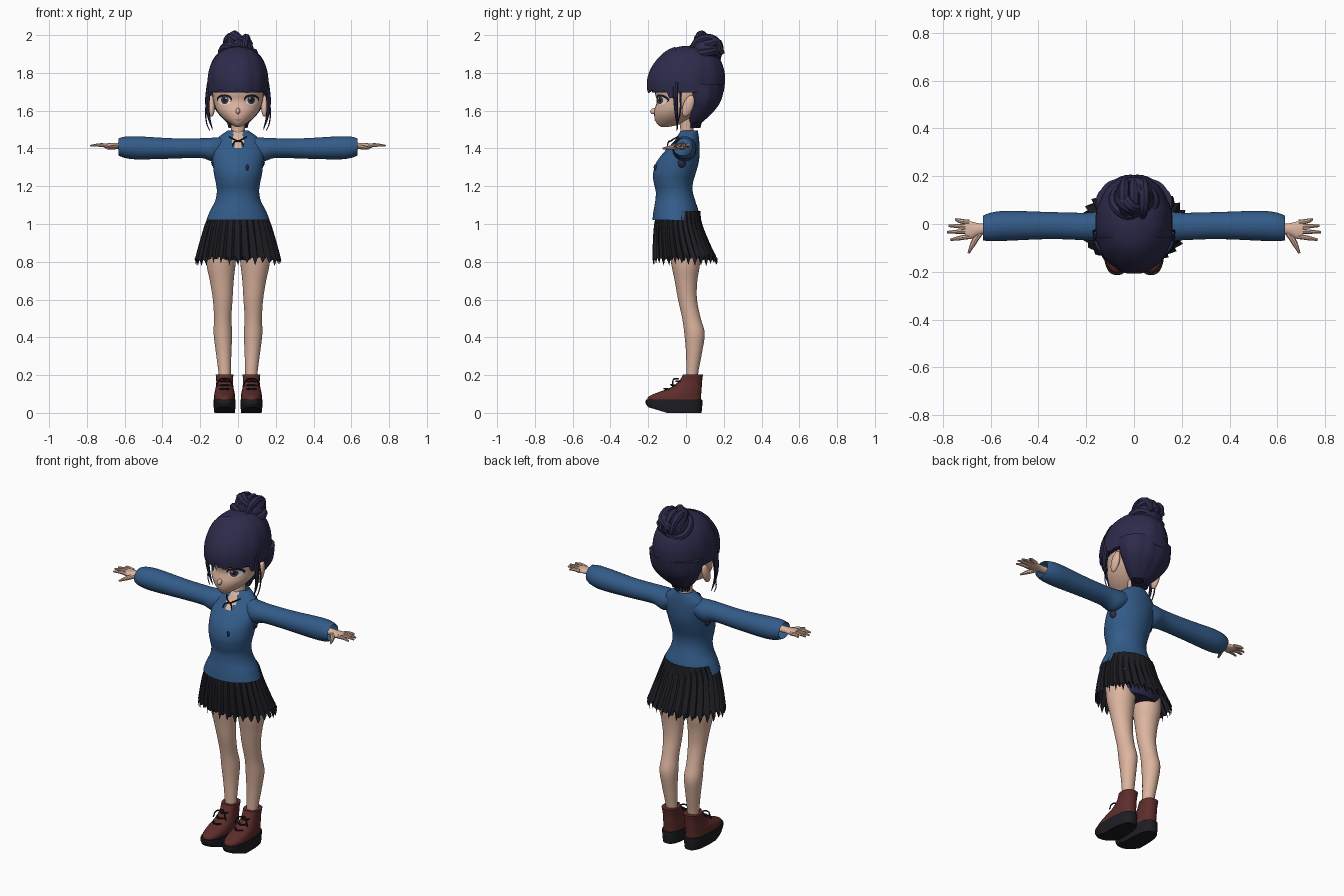
import bpy, bmesh, math, random
from mathutils import Vector, Matrix
from mathutils.bvhtree import BVHTree

random.seed(4)
if "Cube" in bpy.data.objects:
    bpy.data.objects.remove(bpy.data.objects["Cube"])


def material(name, *rgb):
    m = bpy.data.materials.new(name)
    m.use_nodes = True
    m.diffuse_color = (*rgb, 1)
    m.node_tree.nodes["Principled BSDF"].inputs["Base Color"].default_value = (*rgb, 1)
    return m


skin = material("skin", .72, .46, .35)
navy = material("navy hair", .026, .024, .07)
blue = material("blue wool", .033, .105, .25)
black = material("black cloth", .012, .012, .017)
brown = material("red brown leather", .11, .026, .024)
white = material("eye white", .8, .78, .76)
iris = material("iris", .07, .045, .06)
lip = material("lip", .4, .14, .11)


def finish(name, bm, mats, mirror=False, angle=40):
    """Turn a bmesh into a smooth shaded object, mirrored across x if asked."""
    mesh = bpy.data.meshes.new(name)
    bmesh.ops.recalc_face_normals(bm, faces=bm.faces)
    bm.to_mesh(mesh)
    bm.free()
    for m in mats:
        mesh.materials.append(m)
    mesh.shade_smooth()
    mesh.set_sharp_from_angle(angle=math.radians(angle))
    ob = bpy.data.objects.new(name, mesh)
    bpy.context.collection.objects.link(ob)
    if mirror:
        ob.modifiers.new("mirror", 'MIRROR').use_mirror_merge = False
    return ob


def spline(rows, steps):
    """Smooth rows of numbers through every given row."""
    for k in range(len(rows) - 1):
        a, b, c, d = (rows[max(0, min(len(rows) - 1, k + j))] for j in (-1, 0, 1, 2))
        for s in range(steps):
            t = s / steps
            yield [(2*q + (r - p)*t + (2*p - 5*q + 4*r - s4)*t*t + (3*q - p - 3*r + s4)*t**3) / 2
                   for p, q, r, s4 in zip(a, b, c, d)]
    yield list(rows[-1])


def loft(name, rows, mats, across=False, n=32, steps=4, caps=True, power=1, cx=0,
         warp=None, paint=None, cut=None, mirror=False, angle=40):
    """Rows are (station, y front, y back, half width[, centre]); across runs along x."""
    bm, rings = bmesh.new(), []
    path = list(spline(rows, steps))
    for k, row in enumerate(path):
        t, lo, hi, half = row[:4]
        mid, ring = (row[4] if len(row) > 4 else cx), []
        for i in range(n):
            a = math.tau * i / n
            c, s = (math.copysign(abs(v) ** power, v) for v in (math.cos(a), math.sin(a)))
            u, y = mid + half * c, (lo + hi) / 2 + (hi - lo) / 2 * s
            p = Vector((t, y, u) if across else (u, y, t))
            if warp:
                warp(p, i, k / (len(path) - 1))
            ring.append(bm.verts.new(p))
        rings.append(ring)
    for lower, upper in zip(rings, rings[1:]):
        for i in range(n):
            j = (i + 1) % n
            bm.faces.new((lower[i], lower[j], upper[j], upper[i]))
    if caps:
        bm.faces.new(rings[0])
        bm.faces.new(rings[-1])
    if cut is not None:
        bmesh.ops.bisect_plane(bm, geom=bm.verts[:] + bm.edges[:] + bm.faces[:],
                               plane_co=(0, cut, 0), plane_no=(0, 1, 0), clear_outer=True)
    if paint:
        for f in bm.faces:
            f.material_index = paint(f.calc_center_median())
    return finish(name, bm, mats, mirror, angle)


def blob(name, centre, size, mat, tilt=0, mirror=False):
    bm = bmesh.new()
    place = Matrix.Translation(centre) @ Matrix.Rotation(tilt, 4, 'X') @ Matrix.Diagonal((*size, 1))
    bmesh.ops.create_uvsphere(bm, u_segments=20, v_segments=12, radius=1, matrix=place)
    return finish(name, bm, [mat], mirror)


def tube(name, points, radii, mat, mirror=False, closed=False):
    curve = bpy.data.curves.new(name, 'CURVE')
    curve.dimensions, curve.bevel_depth, curve.bevel_resolution = '3D', 1, 2
    curve.resolution_u, curve.use_fill_caps = 5, True
    sp = curve.splines.new('BEZIER')
    sp.bezier_points.add(len(points) - 1)
    sp.use_cyclic_u = closed
    for bp, co, r in zip(sp.bezier_points, points, radii):
        bp.co, bp.radius = co, r
        bp.handle_left_type = bp.handle_right_type = 'AUTO'
    temp = bpy.data.objects.new(name + "_path", curve)
    bpy.context.collection.objects.link(temp)
    bpy.context.view_layer.update()
    mesh = temp.evaluated_get(bpy.context.evaluated_depsgraph_get()).to_mesh()
    bm = bmesh.new()
    bm.from_mesh(mesh)
    bpy.data.objects.remove(temp)
    for f in bm.faces:
        f.material_index = 0
    return finish(name, bm, [mat], mirror)


# Head, nose, ears and neck
head = loft("head", [(1.513, -.13, -.1, .01), (1.528, -.152, -.03, .038), (1.56, -.166, .03, .08),
                     (1.6, -.168, .08, .112), (1.65, -.155, .13, .13), (1.7, -.165, .16, .136),
                     (1.78, -.16, .17, .135), (1.88, -.08, .1, .07)], [skin])
blob("nose", (0, -.168, 1.598), (.012, .022, .016), skin, tilt=.3)
blob("ears", (.14, .012, 1.625), (.018, .028, .06), skin, tilt=-.35, mirror=True)
loft("neck", [(1.38, -.06, .05, .06), (1.44, -.04, .045, .042), (1.5, -.03, .04, .037),
              (1.57, -.04, .05, .04)], [skin])

# Painted face, laid on the head surface
tree = BVHTree.FromPolygons([v.co for v in head.data.vertices],
                            [p.vertices[:] for p in head.data.polygons])


def patch(name, x, z, rx, rz, lift, mat, mirror=True, n=24):
    bm, rings = bmesh.new(), []
    for k in (1, .75, .5, .25, .02):
        ring = []
        for i in range(n):
            a = math.tau * i / n
            px, pz = x + rx * k * math.cos(a), z + rz * k * math.sin(a)
            hit = tree.ray_cast(Vector((px, -1, pz)), Vector((0, 1, 0)))[0]
            ring.append(bm.verts.new((px, hit.y - lift, pz)))
        rings.append(ring)
    for outer, inner in zip(rings, rings[1:]):
        for i in range(n):
            j = (i + 1) % n
            bm.faces.new((outer[i], outer[j], inner[j], inner[i]))
    bm.faces.new(rings[-1])
    finish(name, bm, [mat], mirror)


patch("lashes", .072, 1.661, .04, .026, .002, black)
patch("eye_whites", .072, 1.653, .034, .022, .004, white)
patch("irises", .07, 1.656, .02, .022, .006, iris)
patch("pupils", .07, 1.656, .01, .013, .007, black)
patch("eye_glints", .063, 1.666, .005, .005, .008, white)
patch("mouth", 0, 1.551, .02, .002, .003, lip, mirror=False)


# Hair: cap, fringe, back, bun and loose locks
def strands(p, i):
    ripple = 1 + .018 * abs(math.sin(i * math.pi / 6))
    p.x *= ripple
    p.y *= ripple


def cap_warp(p, i, f):
    strands(p, i)
    if p.y < -.06:
        p.y = -.06 + (p.y + .06) * .84


def fringe_warp(p, i, f):
    strands(p, i)
    p.x *= 1.03
    if f == 0:
        p.z += (.03 if i % 6 == 0 else random.uniform(-.006, .006)) - (.03 if abs(p.x) > .14 else 0)


def back_warp(p, i, f):
    strands(p, i)
    if f == 0:
        p.z += .015 * (i % 4 - 1.5)


cap = [(1.695, -.2, .198, .158), (1.75, -.203, .205, .16), (1.81, -.187, .202, .154), (1.87, -.148, .18, .132),
       (1.91, -.105, .14, .1), (1.932, -.06, .09, .062), (1.942, -.02, .04, .02)]
loft("hair_cap", cap, [navy], n=72, warp=cap_warp)
loft("fringe", [(z + .004, f - .003, b, w) for z, f, b, w in cap], [navy], n=72, caps=False,
     warp=fringe_warp, cut=-.055)
loft("hair_back", [(1.53, .015, .075, .05), (1.57, .01, .12, .092), (1.62, .005, .165, .128),
                   (1.67, -.01, .19, .15), (1.74, -.03, .203, .158)], [navy], n=72, warp=back_warp)
blob("bun", (0, .11, 1.92), (.085, .085, .06), navy, tilt=-.4)
for k, (w, y, z, r) in enumerate([(.085, .1, 1.905, .022), (.055, .12, 1.955, .024), (.03, .115, 1.968, .022)]):
    ring = [(w * math.cos(a), y + (.065 - .01 * k) * math.sin(a), z + .02 * math.sin(2 * a) - .02 * math.sin(a))
            for a in (math.tau * i / 8 for i in range(8))]
    tube("bun_coil", ring, [r] * 8, navy, closed=True)
for x in (-.035, 0, .035):
    tube("bun_strand", [(x, .03, 1.93), (x * 1.2, .075, 1.978), (x * 1.2, .15, 1.972), (x, .195, 1.9)],
         [.014, .022, .024, .012], navy)
tube("side_locks", [(.148, -.055, 1.75), (.162, -.055, 1.65), (.155, -.05, 1.57), (.135, -.045, 1.5)],
     [.016, .012, .008, .002], navy, mirror=True)
tube("wisps", [(.158, -.03, 1.7), (.17, -.03, 1.6), (.165, -.045, 1.53), (.15, -.05, 1.495)],
     [.006, .004, .003, .002], navy, mirror=True)

# Sweater with a small open neck, and its sleeves
loft("sweater", [(1.02, -.178, .072, .168), (1.07, -.172, .066, .148), (1.12, -.163, .05, .122),
                 (1.17, -.16, .036, .112), (1.22, -.171, .037, .118), (1.27, -.174, .052, .128),
                 (1.33, -.155, .068, .134), (1.39, -.108, .072, .138), (1.44, -.062, .07, .122),
                 (1.472, -.042, .066, .088), (1.495, -.024, .062, .054)], [blue, skin], n=48, caps=False,
     paint=lambda c: int(abs(c.x) < .025 and c.z > 1.41 and c.y < 0))
loft("sleeves", [(.06, -.04, .05, .045, 1.415), (.13, -.07, .055, .062, 1.395), (.2, -.068, .047, .052, 1.402),
                 (.35, -.063, .05, .054, 1.4), (.53, -.07, .055, .061, 1.403), (.6, -.072, .047, .056, 1.406),
                 (.632, -.068, .034, .045, 1.408)], [blue], across=True, caps=False, mirror=True)
blob("underarm_patches", (.116, -.025, 1.325), (.026, .024, .03), navy, mirror=True)
blob("front_patch", (.05, -.163, 1.3), (.007, .008, .016), navy)

# Neck cord with a little bow
tube("neck_cord", [(-.045, -.04, 1.462), (-.02, -.07, 1.448), (0, -.078, 1.44), (.02, -.07, 1.448),
                   (.045, -.04, 1.462)], [.004] * 5, black)
tube("cord_ends", [(0, -.08, 1.44), (.02, -.092, 1.435), (.03, -.1, 1.41)], [.004, .004, .002], black, mirror=True)

# Hands
loft("palms", [(.56, -.04, .004, .02, 1.412), (.64, -.044, .002, .017, 1.413), (.68, -.062, .01, .015, 1.413),
               (.708, -.062, .014, .012, 1.414)], [skin], across=True, n=20, mirror=True)
for label, y, tip, reach in (("index", -.052, -.066, .768), ("middle", -.03, -.034, .782),
                             ("ring", -.01, -.008, .776), ("little", .007, .02, .748)):
    tube(label + "_fingers", [(.69, y, 1.414), (.73, (y + tip) / 2, 1.418), (reach, tip, 1.414)],
         [.011, .0095, .005], skin, mirror=True)
tube("thumbs", [(.645, -.035, 1.41), (.672, -.08, 1.405), (.692, -.122, 1.4)], [.014, .012, .005], skin, mirror=True)


# Pleated skirt with pointed hem, and shorts under it
def pleat(p, i, f):
    fold = (i % 4) / 3
    grow = 1 + (.02 + .07 * (1 - f)) * (fold - .6)
    p.x *= grow
    p.y = (p.y + .02) * grow - .02
    if f == 0:
        p.z += (0, .025, -.025, .005)[i % 4] + random.uniform(-.008, .008)


loft("skirt", [(.81, -.172, .162, .222), (.9, -.172, .122, .2), (1.0, -.166, .084, .172), (1.07, -.15, .075, .143)],
     [black], n=120, caps=False, warp=pleat, angle=25)
loft("shorts", [(.81, -.085, .095, .13), (.85, -.11, .1, .168), (.95, -.13, .08, .16), (1.02, -.13, .05, .14)], [navy])

# Legs
loft("legs", [(.95, -.1, .075, .08, .084), (.8, -.08, .075, .078, .09), (.7, -.06, .06, .063, .086),
              (.6, -.042, .058, .052, .081), (.5, -.02, .078, .046, .081), (.42, -.009, .099, .049, .08),
              (.32, 0, .085, .041, .076), (.2, .002, .063, .032, .07), (.12, 0, .06, .032, .07)],
     [skin], mirror=True)


# Boots: thick sole with lifted toe, upper and laces
def toe_lift(p, i, f):
    p.z += max(0, -.1 - p.y) * .3 * (1 - f)


loft("soles", [(0, -.2, .082, .054), (.035, -.214, .086, .058), (.07, -.212, .086, .059)], [black], cx=.071,
     power=.75, steps=2, warp=toe_lift, mirror=True)
loft("boot_uppers", [(.06, -.203, .08, .056), (.085, -.2, .08, .056), (.108, -.15, .081, .053),
                     (.13, -.09, .083, .048), (.165, -.04, .085, .044), (.203, -.016, .09, .047)],
     [brown], cx=.071, power=.85, mirror=True)
for z, y in ((.125, -.11), (.145, -.075), (.165, -.047)):
    tube("laces", [(.045, y + .02, z), (.071, y - .004, z + .003), (.097, y + .02, z)], [.005] * 3, black, mirror=True)
for side in (-1, 1):
    tube("lace_bows", [(.071, -.04, .18), (.071 + side * .025, -.065, .178), (.071 + side * .042, -.07, .14)],
         [.004, .004, .003], black, mirror=True)
